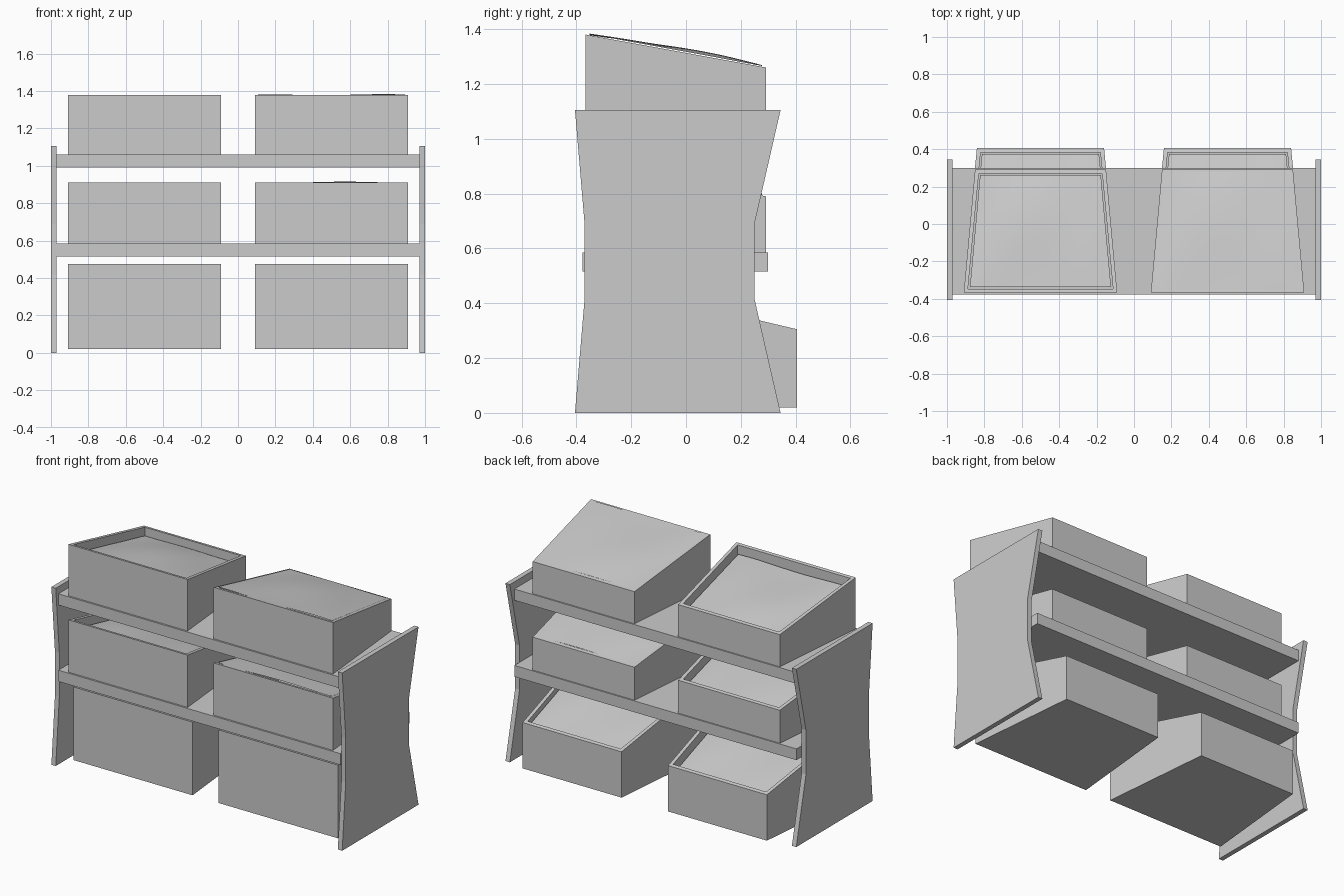
import bpy, bmesh
from math import sin, pi
from mathutils import Vector

cube = bpy.data.objects.get("Cube")
if cube:
    bpy.data.objects.remove(cube, do_unlink=True)

grey = bpy.data.materials.new("plain grey")
grey.use_nodes = True
COLOUR = (0.6, 0.6, 0.6, 1)
grey.diffuse_color = COLOUR
grey.node_tree.nodes["Principled BSDF"].inputs["Base Color"].default_value = COLOUR


def finish(bm, name, smooth=False):
    bmesh.ops.recalc_face_normals(bm, faces=bm.faces)
    mesh = bpy.data.meshes.new(name)
    for f in bm.faces:
        f.smooth = smooth
    bm.to_mesh(mesh)
    bm.free()
    mesh.materials.append(grey)
    obj = bpy.data.objects.new(name, mesh)
    bpy.context.collection.objects.link(obj)
    return obj


def prism(points, offset):
    """Closed solid from an outline pushed along an offset."""
    bm = bmesh.new()
    face = bm.faces.new([bm.verts.new(p) for p in points])
    ext = bmesh.ops.extrude_face_region(bm, geom=[face], use_keep_orig=True)
    moved = [v for v in ext["geom"] if isinstance(v, bmesh.types.BMVert)]
    bmesh.ops.translate(bm, verts=moved, vec=offset)
    bmesh.ops.recalc_face_normals(bm, faces=bm.faces)
    return bm


# Waisted side panels
outline = [(-0.405, 0), (0.345, 0), (0.25, 0.415), (0.25, 0.69),
           (0.345, 1.105), (-0.405, 1.105), (-0.37, 0.69), (-0.37, 0.415)]
for side, x in (("right", -1.0), ("left", 0.97)):
    finish(prism([(x, y, z) for y, z in outline], (0.03, 0, 0)), side + "_panel")

# Shelf boards
for name, z in (("middle_shelf", 0.515), ("top_shelf", 0.99)):
    rect = [(-0.97, -0.378, z), (0.97, -0.378, z), (0.97, 0.3, z), (-0.97, 0.3, z)]
    finish(prism(rect, (0, 0, 0.07)), name)


class Bin:
    """Tapered open box with a rim that slopes down to the back."""

    def __init__(self, name, x, front, back, base, high, low, half_back):
        self.name, self.x, self.base = name, x, base
        self.front, self.back = front, back
        self.high, self.low = high, low
        self.half_front, self.half_back = 0.41, half_back

    def rim(self, u, v, margin=0.0):
        """Point on the rim plane; u runs -1..1 across, v 0..1 to the back."""
        depth = self.back - self.front
        y = self.front + margin + v * (depth - 2 * margin)
        t = (y - self.front) / depth
        half = self.half_front + t * (self.half_back - self.half_front) - margin
        return Vector((self.x + u * half, y, self.high + t * (self.low - self.high)))

    def build_box(self):
        corners = [self.rim(u, v) for u, v in ((-1, 0), (1, 0), (1, 1), (-1, 1))]
        bm = prism([(p.x, p.y, self.base) for p in corners], (0, 0, 1))
        top = max(bm.faces, key=lambda f: f.calc_center_median().z)
        for v in top.verts:
            v.co.z = min(corners, key=lambda p: (p.xy - v.co.xy).length).z
        bm.normal_update()
        bmesh.ops.inset_individual(bm, faces=[top], thickness=0.03)
        inner = bmesh.ops.extrude_face_region(bm, geom=[top])
        for v in inner["geom"]:
            if isinstance(v, bmesh.types.BMVert):
                v.co.z = self.base + 0.03
        if top.is_valid:
            bmesh.ops.delete(bm, geom=[top], context="FACES_ONLY")
        finish(bm, self.name + "_bin")

    def build_filling(self, level, swell, margin, phase):
        n = 20
        bm = bmesh.new()
        bmesh.ops.create_grid(bm, x_segments=n, y_segments=n, size=1)
        for vert in bm.verts:
            u, v = vert.co.x, (vert.co.y + 1) / 2
            dome = (1 - u * u) * sin(pi * v)
            ripple = sin(3 * u + phase) * sin(5 * v + 2 * phase)
            p = self.rim(u, v, margin)
            p.z += level + swell * (0.7 * dome + 0.3 * ripple * (1 - u ** 4))
            vert.co = p
        finish(bm, self.name + "_filling", smooth=True)


# Three rows of two bins: front, back, base, front height, back height, back half-width
rows = {"lower": (-0.318, 0.405, 0.02, 0.475, 0.305, 0.34),
        "middle": (-0.367, 0.292, 0.585, 0.91, 0.79, 0.35),
        "upper": (-0.367, 0.292, 1.06, 1.38, 1.26, 0.35)}
for i, (row, size) in enumerate(rows.items()):
    for side, x in (("right", -0.5), ("left", 0.5)):
        box = Bin(f"{row}_{side}", x, *size)
        box.build_box()
        heaped = side == "left" and row != "lower"
        if heaped:
            box.build_filling(0.004, 0.015, 0.015, i)
        else:
            box.build_filling(-0.05 if side == "right" else -0.025, 0.02, 0.03, i)
